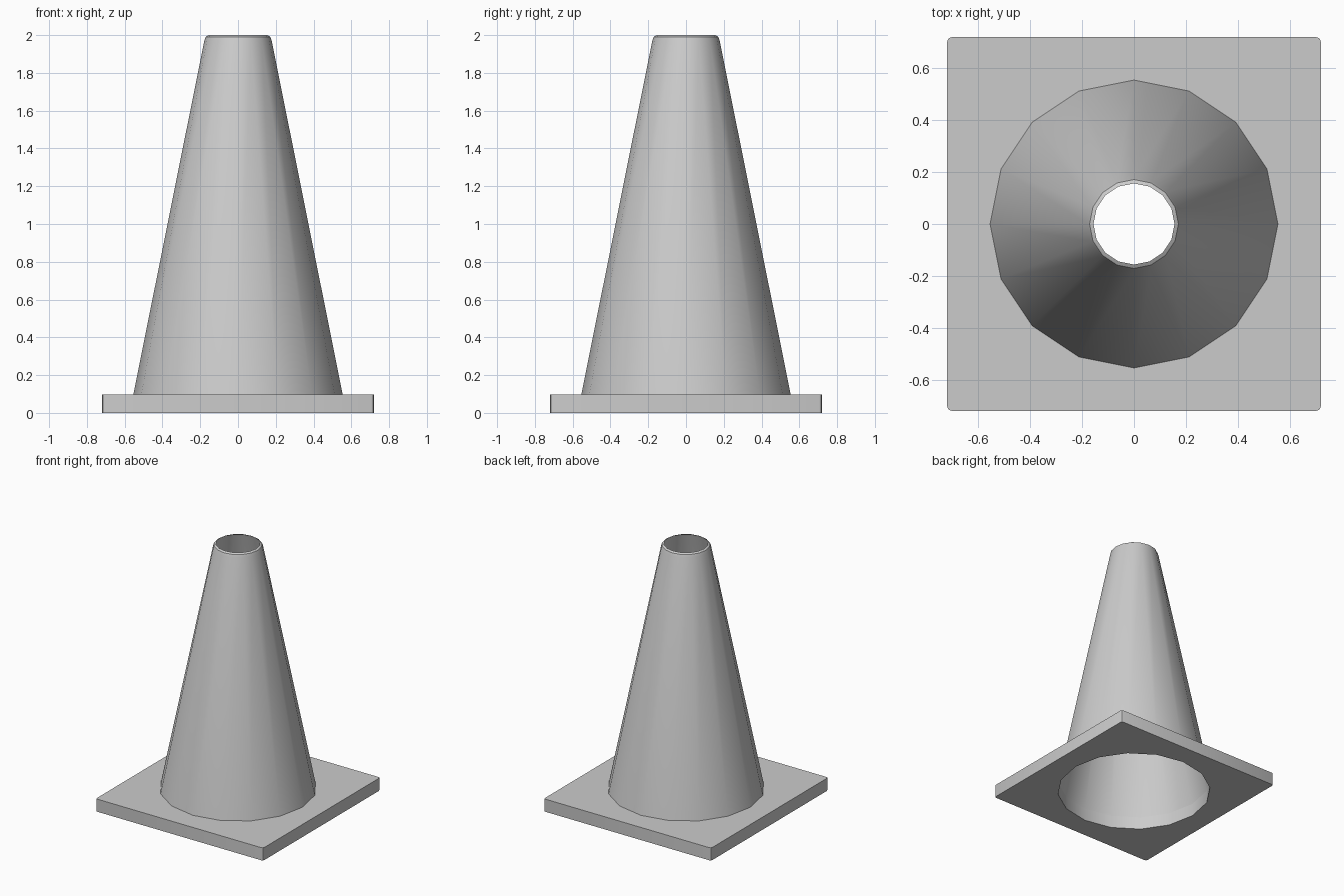
import bpy, bmesh
from math import cos, sin, pi

if "Cube" in bpy.data.objects:
    bpy.data.objects.remove(bpy.data.objects["Cube"])

SIDES = 16
BASE_HALF, BASE_H, CORNER = 0.719, 0.098, 0.016
FOOT_R = 0.554


def ring(bm, r, z):
    return [bm.verts.new((r * cos(2 * pi * i / SIDES), r * sin(2 * pi * i / SIDES), z))
            for i in range(SIDES)]


def rounded_square(bm, z):
    verts = []
    c = BASE_HALF - CORNER
    for k, (sx, sy) in enumerate([(1, 1), (-1, 1), (-1, -1), (1, -1)]):
        for j in range(3):
            a = k * pi / 2 + j * pi / 4
            verts.append(bm.verts.new((sx * c + CORNER * cos(a), sy * c + CORNER * sin(a), z)))
    return verts


def wall(bm, low, high, flip=False):
    n = len(low)
    for i in range(n):
        j = (i + 1) % n
        quad = [low[i], low[j], high[j], high[i]]
        bm.faces.new(quad[::-1] if flip else quad)


def plate_face(bm, outer, inner, up):
    edges = []
    for loop in (outer, inner):
        for i in range(len(loop)):
            pair = (loop[i], loop[(i + 1) % len(loop)])
            edges.append(bm.edges.get(pair) or bm.edges.new(pair))
    made = bmesh.ops.triangle_fill(bm, edges=edges, use_beauty=True)["geom"]
    for f in made:
        if isinstance(f, bmesh.types.BMFace):
            f.normal_update()
            if f.normal.z * up < 0:
                f.normal_flip()


def finish(bm, name):
    mesh = bpy.data.meshes.new(name)
    bm.to_mesh(mesh)
    bm.free()
    obj = bpy.data.objects.new(name, mesh)
    bpy.context.collection.objects.link(obj)
    bpy.ops.object.select_all(action='DESELECT')
    obj.select_set(True)
    bpy.context.view_layer.objects.active = obj
    bpy.ops.object.shade_smooth_by_angle(angle=pi / 6)
    return obj


# Square base plate with rounded corners and an open round hole
bm = bmesh.new()
out_low, out_high = rounded_square(bm, 0), rounded_square(bm, BASE_H)
hole_low, hole_high = ring(bm, FOOT_R, 0), ring(bm, FOOT_R, BASE_H)
wall(bm, out_low, out_high)
wall(bm, hole_low, hole_high, flip=True)
plate_face(bm, out_low, hole_low, -1)
plate_face(bm, out_high, hole_high, 1)
finish(bm, "base_plate")

# Hollow thin cone, turned in slightly at the open top
bm = bmesh.new()
profile = [(FOOT_R, BASE_H), (0.178, 1.972), (0.171, 1.991), (0.156, 2.0)]
rings = [ring(bm, r, z) for r, z in profile]
for low, high in zip(rings, rings[1:]):
    wall(bm, low, high)
finish(bm, "cone_body")
